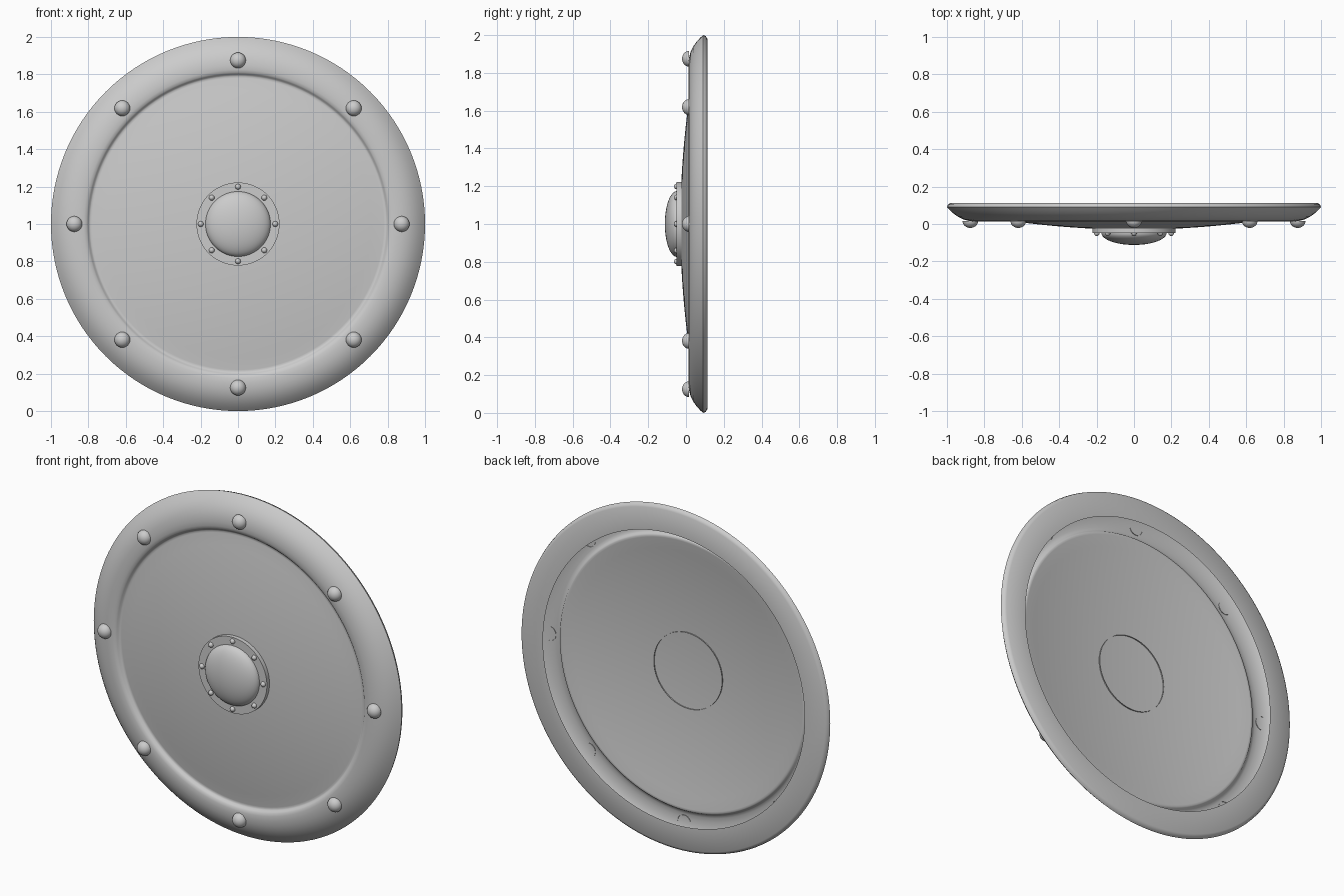
import bpy, bmesh, math
from mathutils import Matrix, Vector

cube = bpy.data.objects.get("Cube")
if cube:
    bpy.data.objects.remove(cube)

steel = bpy.data.materials.new("grey_steel")
steel.use_nodes = True
GREY = (0.6, 0.6, 0.6, 1)
steel.diffuse_color = GREY
steel.node_tree.nodes["Principled BSDF"].inputs["Base Color"].default_value = GREY


def lathe(name, profile, segments, x=0, z=1, angle=35):
    """Spin a (radius, y) profile about the front-to-back axis."""
    bm = bmesh.new()
    verts = [bm.verts.new((r, y, 0)) for r, y in profile]
    edges = [bm.edges.new(pair) for pair in zip(verts, verts[1:])]
    bmesh.ops.spin(bm, geom=verts + edges, cent=(0, 0, 0), axis=(0, 1, 0),
                   angle=math.tau, steps=segments, use_duplicate=False)
    bmesh.ops.remove_doubles(bm, verts=bm.verts, dist=0.0001)
    bmesh.ops.recalc_face_normals(bm, faces=bm.faces)
    # the front skin must face forward
    front = min(bm.faces, key=lambda f: f.calc_center_median().y)
    if front.normal.y > 0:
        bmesh.ops.reverse_faces(bm, faces=bm.faces)
    mesh = bpy.data.meshes.new(name)
    bm.to_mesh(mesh)
    bm.free()
    mesh.materials.append(steel)
    obj = bpy.data.objects.new(name, mesh)
    obj.location = (x, 0, z)
    bpy.context.collection.objects.link(obj)
    bpy.ops.object.select_all(action='DESELECT')
    obj.select_set(True)
    bpy.context.view_layer.objects.active = obj
    bpy.ops.object.shade_smooth_by_angle(angle=math.radians(angle))
    return obj


def dome(radius, height, base, steps):
    """Profile of a half ellipsoid bulging towards the front."""
    return [(radius * math.sin(i / steps * math.pi / 2),
             base - height * math.cos(i / steps * math.pi / 2))
            for i in range(steps + 1)]


def rivet_ring(name, ring, radius, height, base, segments):
    for i in range(8):
        a = i * math.tau / 8
        lathe(f"{name}_{i + 1}", dome(radius, height, base, 8), segments,
              ring * math.cos(a), 1 + ring * math.sin(a))


# Thin shield body: shallow dish, raised rim and folded back lip
dish = [(0.78 * i / 12, -0.03 + 0.107 * (0.78 * i / 12) ** 2) for i in range(13)]
rim = [(0.79, 0.036), (0.797, 0.032), (0.803, 0.024), (0.81, 0.018), (0.825, 0.014),
       (0.85, 0.013), (0.88, 0.016), (0.91, 0.024), (0.94, 0.038), (0.965, 0.056),
       (0.985, 0.074), (1.0, 0.09)]
lip = [(0.995, 0.104), (0.98, 0.113), (0.85, 0.113)]
lathe("shield_body", dish + rim + lip, 128, angle=40)

# Central boss: round plate and flattened dome
lathe("boss_plate", [(0, -0.049), (0.222, -0.049), (0.222, -0.018)], 64)
lathe("boss_dome", dome(0.174, 0.064, -0.048, 14), 64)

# Rivets around the rim and the boss plate
rivet_ring("rim_rivet", 0.875, 0.042, 0.038, 0.017, 24)
rivet_ring("boss_rivet", 0.199, 0.015, 0.016, -0.048, 16)
